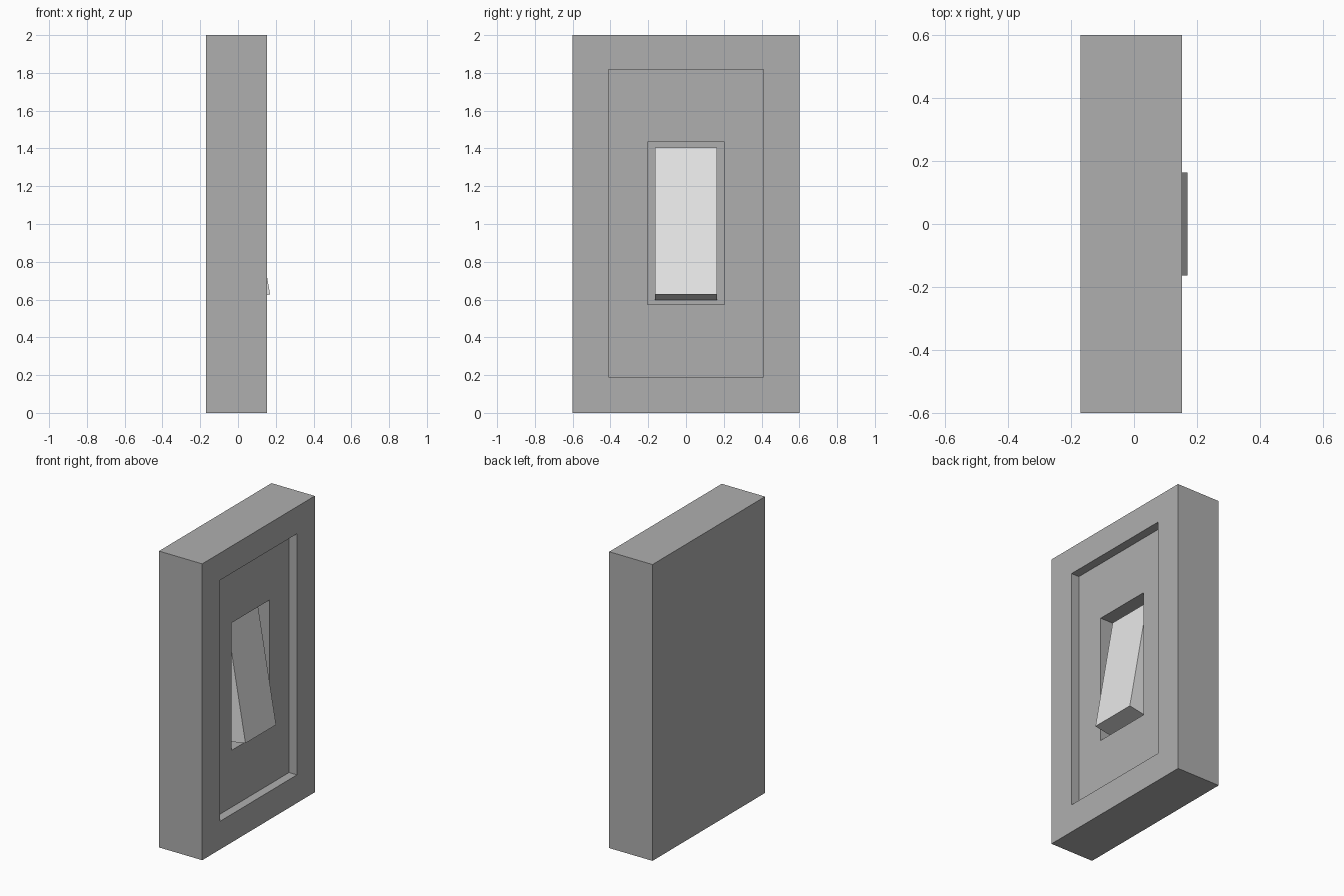
import bpy, bmesh, math

if "Cube" in bpy.data.objects:
    bpy.data.objects.remove(bpy.data.objects["Cube"])


def material(name, v):
    m = bpy.data.materials.new(name)
    m.diffuse_color = (v, v, v, 1)
    m.use_nodes = True
    m.node_tree.nodes["Principled BSDF"].inputs["Base Color"].default_value = m.diffuse_color
    return m


def loft(name, rings, mat):
    """Bridge four-cornered rings in order and cap both ends."""
    bm = bmesh.new()
    loops = [[bm.verts.new(p) for p in ring] for ring in rings]
    for a, b in zip(loops, loops[1:]):
        for i in range(4):
            j = (i + 1) % 4
            bm.faces.new((a[i], a[j], b[j], b[i]))
    bm.faces.new(loops[0][::-1])
    bm.faces.new(loops[-1])
    bmesh.ops.recalc_face_normals(bm, faces=bm.faces[:])
    me = bpy.data.meshes.new(name)
    bm.to_mesh(me)
    bm.free()
    me.materials.append(mat)
    ob = bpy.data.objects.new(name, me)
    bpy.context.collection.objects.link(ob)
    return ob


def rect(x, half, z0, z1):
    return [(x, -half, z0), (x, half, z0), (x, half, z1), (x, -half, z1)]


grey = material("plate grey", 0.43)
white = material("rocker off white", 0.8)

# Wall plate with a stepped recess and a rocker well
back, front, step, well = -0.17, 0.153, 0.094, 0.0
loft("wall_plate", [
    rect(back, 0.6, 0, 2),
    rect(front, 0.6, 0, 2),
    rect(front, 0.41, 0.19, 1.817),
    rect(step, 0.41, 0.19, 1.817),
    rect(step, 0.204, 0.574, 1.434),
    rect(well, 0.204, 0.574, 1.434),
], grey)

# Tilted rocker, its lower edge tipped outwards
tilt = math.radians(10)
s, c = math.sin(tilt), math.cos(tilt)
length, depth = 0.79, 0.18
tip = (0.17, 0.627)
top = (tip[0] - length * s, tip[1] + length * c)
profile = [tip, top,
           (top[0] - depth * c, top[1] - depth * s),
           (tip[0] - depth * c, tip[1] - depth * s)]
loft("rocker", [[(x, y, z) for x, z in profile] for y in (-0.163, 0.163)], white)
